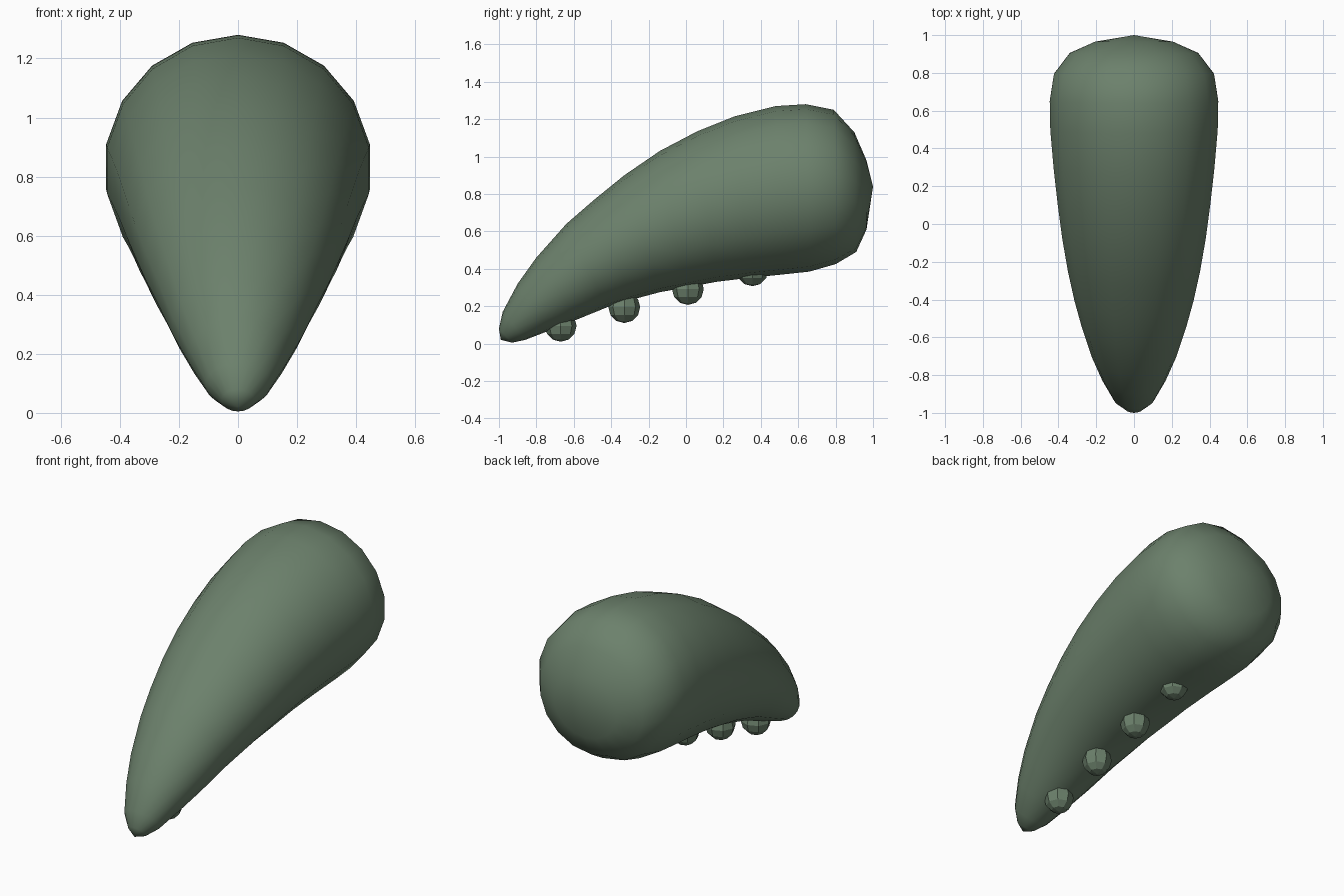
import bpy, bmesh, math
from mathutils import Vector

if "Cube" in bpy.data.objects:
    bpy.data.objects.remove(bpy.data.objects["Cube"])

green = bpy.data.materials.new("moss_green")
green.diffuse_color = (0.15, 0.22, 0.15, 1)
green.use_nodes = True
green.node_tree.nodes["Principled BSDF"].inputs["Base Color"].default_value = green.diffuse_color


def add_object(name, bm):
    bmesh.ops.recalc_face_normals(bm, faces=bm.faces)
    mesh = bpy.data.meshes.new(name)
    bm.to_mesh(mesh)
    bm.free()
    mesh.materials.append(green)
    obj = bpy.data.objects.new(name, mesh)
    bpy.context.collection.objects.link(obj)
    return obj


# Curved body: each section is (upper y, upper z, lower y, lower z, half width)
SECTIONS = [
    (-1.00, 0.08, -0.93, 0.005, 0.055),
    (-0.98, 0.17, -0.86, 0.02, 0.11),
    (-0.90, 0.32, -0.73, 0.07, 0.17),
    (-0.80, 0.46, -0.58, 0.13, 0.225),
    (-0.64, 0.64, -0.42, 0.195, 0.28),
    (-0.49, 0.77, -0.29, 0.235, 0.32),
    (-0.33, 0.90, -0.14, 0.275, 0.355),
    (-0.14, 1.03, 0.00, 0.30, 0.385),
    (0.06, 1.135, 0.16, 0.33, 0.41),
    (0.26, 1.215, 0.34, 0.352, 0.432),
    (0.48, 1.27, 0.52, 0.37, 0.45),
    (0.64, 1.28, 0.66, 0.385, 0.453),
    (0.79, 1.25, 0.80, 0.425, 0.43),
    (0.90, 1.13, 0.91, 0.49, 0.345),
    (0.965, 0.98, 0.965, 0.61, 0.21),
]
SIDES = 18
bm = bmesh.new()
rings = []
for uy, uz, ly, lz, width in SECTIONS:
    upper, lower = Vector((0, uy, uz)), Vector((0, ly, lz))
    mid, half = (upper + lower) / 2, (upper - lower) / 2
    ring = []
    for i in range(SIDES):
        a = math.tau * i / SIDES
        ring.append(bm.verts.new(mid + half * math.cos(a) + Vector((width * math.sin(a), 0, 0))))
    rings.append(ring)
for a, b in zip(rings, rings[1:]):
    for i in range(SIDES):
        j = (i + 1) % SIDES
        bm.faces.new((a[i], a[j], b[j], b[i]))

# Close the narrow tip and the blunt end with fans
for ring, point in ((rings[0], (0, -0.99, 0.02)), (rings[-1], (0, 1.0, 0.84))):
    pole = bm.verts.new(point)
    for i in range(SIDES):
        bm.faces.new((ring[i], ring[(i + 1) % SIDES], pole))
body = add_object("curved_body", bm)
body.data.shade_smooth()

# Row of faceted suckers along the underside
for n, (y, z) in enumerate(((-0.67, 0.095), (-0.33, 0.195), (0.01, 0.292), (0.355, 0.392))):
    bm = bmesh.new()
    bmesh.ops.create_uvsphere(bm, u_segments=8, v_segments=6, radius=0.085)
    sucker = add_object(f"sucker_{n + 1}", bm)
    sucker.location = (0, y, z)
